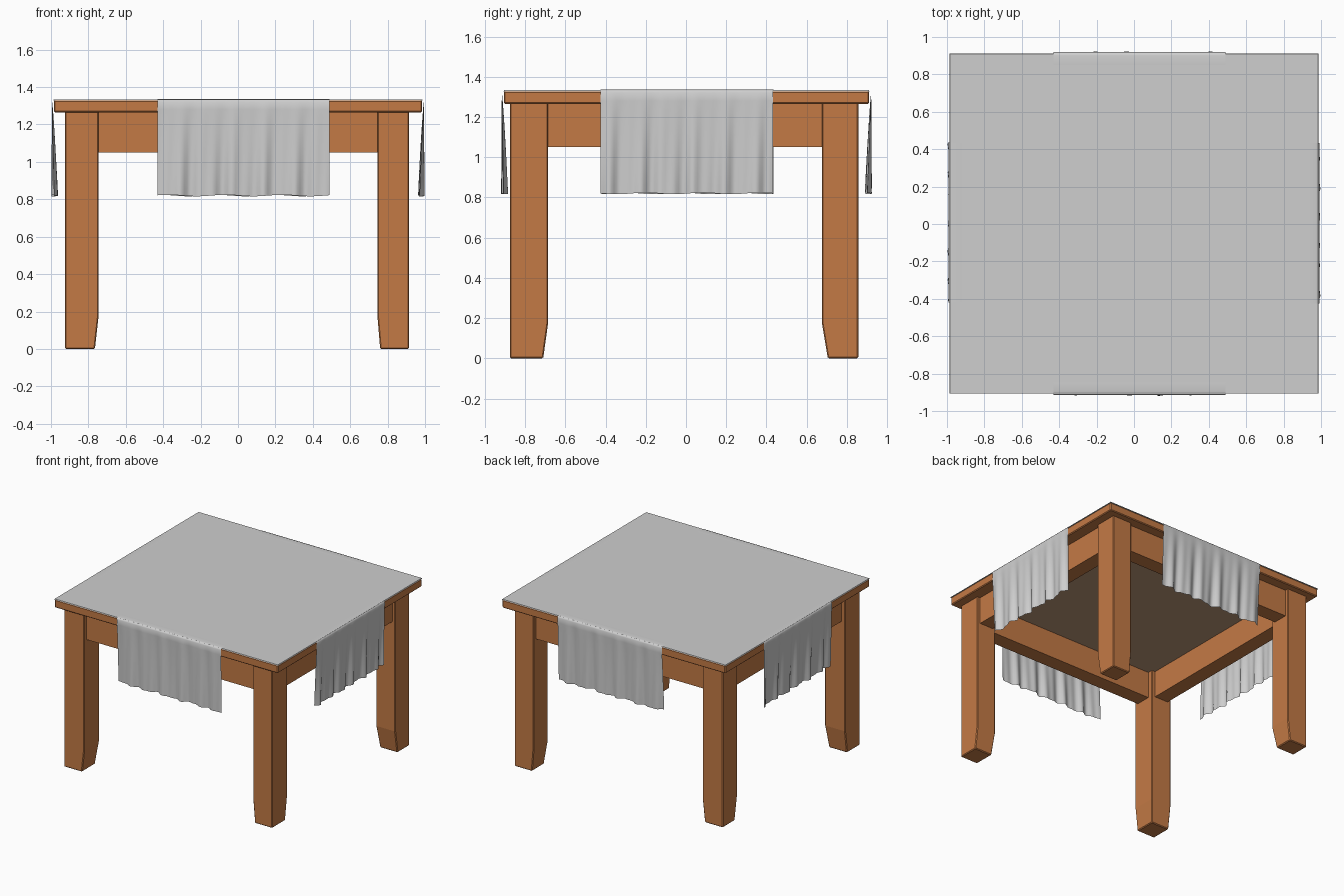
import bpy, math

if "Cube" in bpy.data.objects:
    bpy.data.objects.remove(bpy.data.objects["Cube"])


def material(name, rgb):
    m = bpy.data.materials.new(name)
    m.diffuse_color = (*rgb, 1)
    m.use_nodes = True
    m.node_tree.nodes["Principled BSDF"].inputs["Base Color"].default_value = m.diffuse_color
    return m


WOOD = material("warm wood", (0.55, 0.195, 0.06))
CLOTH = material("pale grey cloth", (0.62, 0.62, 0.62))
UNDER = material("dusty underside", (0.50, 0.31, 0.19))


def mesh_object(name, verts, faces, mat):
    me = bpy.data.meshes.new(name)
    me.from_pydata(verts, [], faces)
    me.materials.append(mat)
    ob = bpy.data.objects.new(name, me)
    bpy.context.collection.objects.link(ob)
    return ob


def stack(name, levels, mat):
    """Closed prism through rectangles given as (z, x0, x1, y0, y1), bottom to top."""
    verts, faces = [], [(3, 2, 1, 0)]
    for z, x0, x1, y0, y1 in levels:
        verts += [(x0, y0, z), (x1, y0, z), (x1, y1, z), (x0, y1, z)]
    for i in range(len(levels) - 1):
        for j in range(4):
            k = (j + 1) % 4
            faces.append((4*i + j, 4*i + k, 4*i + 4 + k, 4*i + 4 + j))
    n = 4 * (len(levels) - 1)
    faces.append((n, n + 1, n + 2, n + 3))
    return mesh_object(name, verts, faces, mat)


def bevel(ob, width):
    b = ob.modifiers.new("soft edge", 'BEVEL')
    b.width = width
    b.segments = 1


# Legs, tapered on the two inner sides near the floor
X_LEG = {"left": (-0.925, -0.745, 0, -0.02), "right": (0.745, 0.915, 0.015, 0)}
Y_LEG = {"front": (-0.875, -0.685, 0, -0.025), "back": (0.675, 0.857, 0.03, 0)}
for xn, (x0, x1, dx0, dx1) in X_LEG.items():
    for yn, (y0, y1, dy0, dy1) in Y_LEG.items():
        leg = stack(f"{yn}_{xn}_leg", [
            (0, x0 + dx0, x1 + dx1, y0 + dy0, y1 + dy1),
            (0.18, x0, x1, y0, y1),
            (1.275, x0, x1, y0, y1)], WOOD)
        bevel(leg, 0.006)

# Aprons between the legs
for name, x0, x1, y0, y1 in [
        ("front_apron", -0.80, 0.80, -0.845, -0.725),
        ("back_apron", -0.80, 0.80, 0.71, 0.83),
        ("left_apron", -0.895, -0.775, -0.75, 0.74),
        ("right_apron", 0.77, 0.89, -0.75, 0.74)]:
    stack(name, [(1.05, x0, x1, y0, y1), (1.275, x0, x1, y0, y1)], WOOD)

# Table top and its underside panel
top = stack("table_top", [(1.265, -0.985, 0.985, -0.905, 0.91),
                          (1.329, -0.985, 0.985, -0.905, 0.91)], WOOD)
bevel(top, 0.006)
stack("underside_panel", [(1.261, -0.775, 0.77, -0.725, 0.71),
                          (1.266, -0.775, 0.77, -0.725, 0.71)], UNDER)

# Cloth lying on the top
stack("cloth_top", [(1.328, -0.987, 0.987, -0.907, 0.912),
                    (1.334, -0.985, 0.985, -0.905, 0.91)], CLOTH)


# Hanging cloth flaps with folds that deepen towards the hem
def drape(name, place, a0, a1, edge, phase):
    profile = [(-0.06, 1.3345), (-0.01, 1.336), (0.004, 1.333), (0.010, 1.322)]
    profile += [(0.011, 1.322 - 0.502 * i / 12) for i in range(1, 13)]
    n = 64
    verts, faces = [], []
    for out, z in profile:
        t = max(0, (1.322 - z) / 0.502)
        for i in range(n + 1):
            u = i / n
            wave = (0.5 + 0.3 * math.sin(2 * math.pi * 6 * u + phase)
                    + 0.2 * math.sin(2 * math.pi * 10.5 * u + 2.3 * phase + t))
            d = edge + out - 0.036 * t ** 0.8 * wave + 0.004 * t
            a = a0 + (a1 - a0) * u
            hem = 0.004 * t * math.sin(19 * u + phase)
            verts.append(place(a, d, z + hem))
    for r in range(len(profile) - 1):
        for i in range(n):
            k = r * (n + 1) + i
            faces.append((k, k + 1, k + n + 2, k + n + 1))
    ob = mesh_object(name, verts, faces, CLOTH)
    for p in ob.data.polygons:
        p.use_smooth = True


drape("front_flap", lambda a, d, z: (a, -d, z), -0.43, 0.49, 0.905, 0.4)
drape("back_flap", lambda a, d, z: (-a, d, z), -0.49, 0.43, 0.91, 1.7)
drape("right_flap", lambda a, d, z: (d, a, z), -0.425, 0.433, 0.983, 2.9)
drape("left_flap", lambda a, d, z: (-d, -a, z), -0.435, 0.42, 0.983, 4.1)
